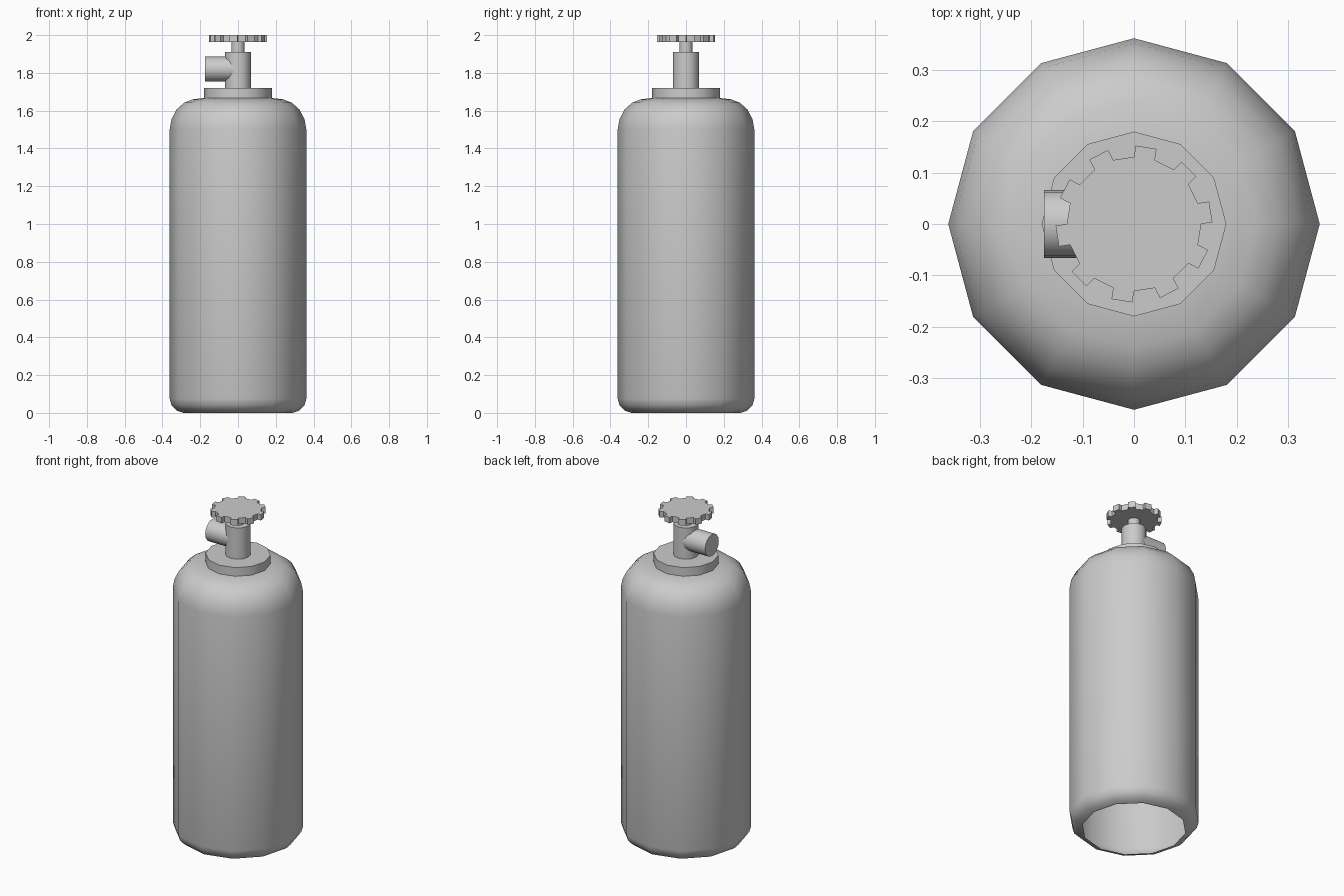
import bpy, bmesh
from math import radians, sin, cos, pi
from mathutils import Matrix

if "Cube" in bpy.data.objects:
    bpy.data.objects.remove(bpy.data.objects["Cube"])


def finish(name, bm, smooth=40):
    bmesh.ops.recalc_face_normals(bm, faces=bm.faces)
    mesh = bpy.data.meshes.new(name)
    bm.to_mesh(mesh)
    bm.free()
    mesh.shade_smooth()
    mesh.set_sharp_from_angle(angle=radians(smooth))
    obj = bpy.data.objects.new(name, mesh)
    bpy.context.collection.objects.link(obj)
    return obj


def lathe(name, profile, sides=12, cap_start=True, cap_end=True):
    """Turn an (radius, height) profile around z."""
    bm = bmesh.new()
    rings = [[bm.verts.new((r * cos(2 * pi * i / sides), r * sin(2 * pi * i / sides), z))
              for i in range(sides)] for r, z in profile]
    for a, b in zip(rings, rings[1:]):
        for i in range(sides):
            j = (i + 1) % sides
            bm.faces.new((a[i], a[j], b[j], b[i]))
    if cap_start:
        bm.faces.new(rings[0][::-1])
    if cap_end:
        bm.faces.new(rings[-1])
    return finish(name, bm)


# Tank shell, open underneath, with rounded foot and shoulder
body = lathe("tank_body", [
    (0.288, 0.0), (0.325, 0.012), (0.352, 0.04), (0.362, 0.075),
    (0.362, 1.50), (0.352, 1.555), (0.325, 1.607), (0.285, 1.642),
    (0.24, 1.66), (0.18, 1.667)], cap_start=False, cap_end=False)

# Neck collar and valve stem
lathe("neck_collar", [(0.18, 1.655), (0.18, 1.72)], cap_start=False)
lathe("valve_body", [(0.07, 1.715), (0.07, 1.91)], cap_start=False)
lathe("valve_spindle", [(0.035, 1.905), (0.035, 1.97)], cap_start=False)

# Side outlet pointing to -x
outlet = lathe("valve_outlet", [(0.066, 0.0), (0.066, 0.175)], sides=16, cap_start=False)
outlet.data.transform(Matrix.Translation((0, 0, 1.82)) @ Matrix.Rotation(-pi / 2, 4, 'Y'))

# Hand wheel: 20-sided disc with every other side pulled out into a tooth
bm = bmesh.new()
bmesh.ops.create_cone(bm, cap_ends=True, segments=20, radius1=0.131, radius2=0.131,
                      depth=0.036,
                      matrix=Matrix.Translation((0, 0, 1.982)) @ Matrix.Rotation(pi / 2, 4, 'Z'))
bm.normal_update()
for f in [f for f in bm.faces if abs(f.normal.z) < 0.5]:
    c = f.calc_center_median()
    n = f.normal.copy()
    step = Matrix.Rotation(radians(-81), 3, 'Z') @ c
    k = round(Matrix.Identity(3).col[0].xy.angle_signed(step.xy) / radians(18))
    if k % 2 == 0:
        tooth = bmesh.ops.extrude_discrete_faces(bm, faces=[f])["faces"][0]
        base = list(tooth.verts)
        top = bmesh.ops.extrude_face_region(bm, geom=[tooth])["geom"]
        bmesh.ops.translate(bm, vec=n * 0.022,
                            verts=[v for v in top if isinstance(v, bmesh.types.BMVert)])
        bmesh.ops.delete(bm, geom=[g for g in [tooth] if g.is_valid], context='FACES_ONLY')
bmesh.ops.remove_doubles(bm, verts=bm.verts, dist=0.0005)
finish("hand_wheel", bm, smooth=15)
